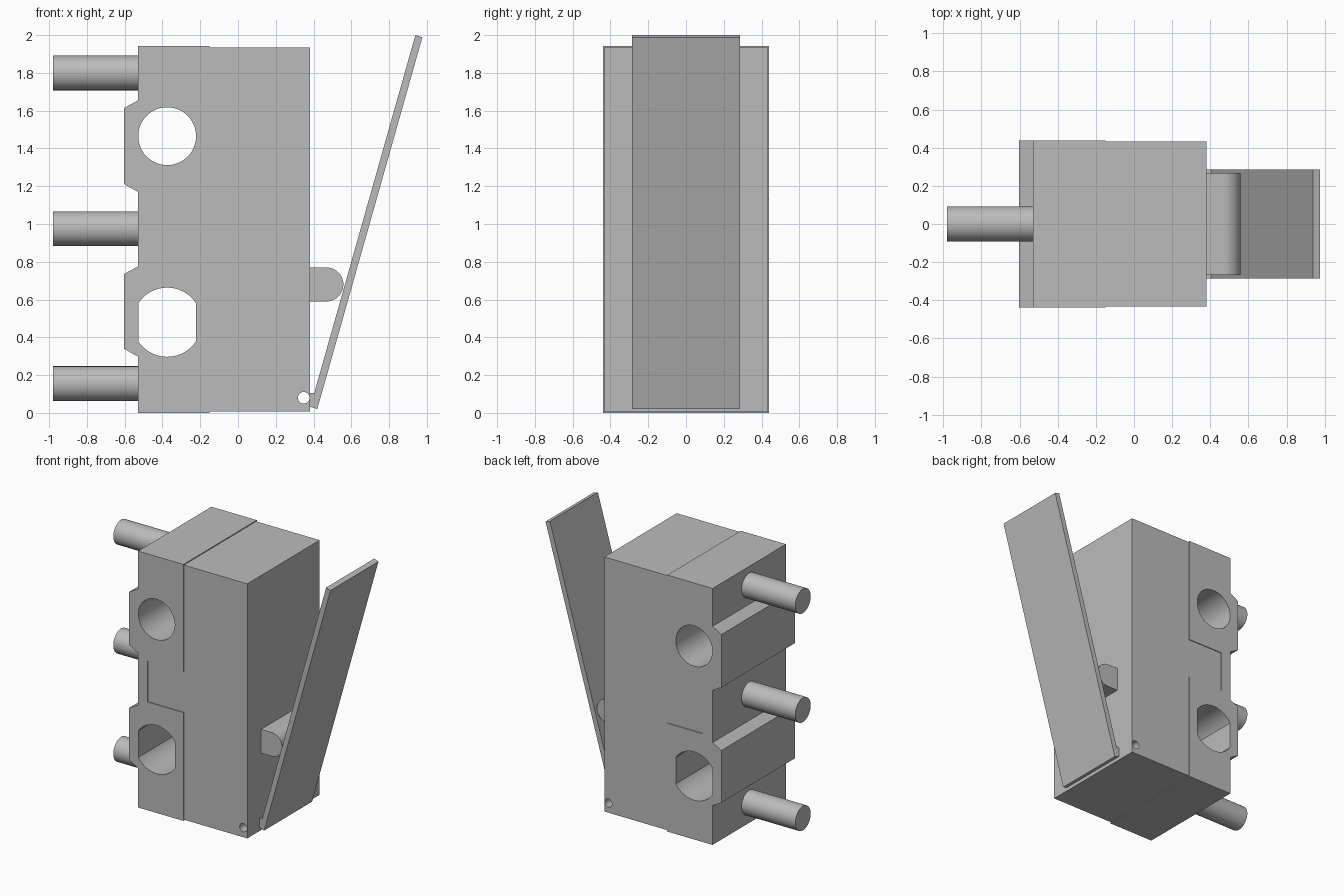
import bpy, bmesh
from math import sin, cos, pi, asin, radians

if "Cube" in bpy.data.objects:
    bpy.data.objects.remove(bpy.data.objects["Cube"], do_unlink=True)

grey = bpy.data.materials.new("plain grey")
grey.use_nodes = True
colour = (0.5, 0.5, 0.5, 1)
grey.diffuse_color = colour
grey.node_tree.nodes["Principled BSDF"].inputs["Base Color"].default_value = colour


def arc(cx, cz, r, start, end, steps):
    return [(cx + r * cos(start + (end - start) * i / steps),
             cz + r * sin(start + (end - start) * i / steps)) for i in range(steps + 1)]


def circle(cx, cz, r, steps=48):
    return arc(cx, cz, r, 0, 2 * pi, steps)[:-1]


def prism(name, profile, y0, y1):
    """Extrude an x-z outline from y0 to y1."""
    bm = bmesh.new()
    face = bm.faces.new([bm.verts.new((x, y0, z)) for x, z in profile])
    out = bmesh.ops.extrude_face_region(bm, geom=[face])["geom"]
    for v in out:
        if isinstance(v, bmesh.types.BMVert):
            v.co.y = y1
    bmesh.ops.recalc_face_normals(bm, faces=bm.faces)
    mesh = bpy.data.meshes.new(name)
    bm.to_mesh(mesh)
    bm.free()
    obj = bpy.data.objects.new(name, mesh)
    bpy.context.collection.objects.link(obj)
    mesh.materials.append(grey)
    return obj


def activate(obj):
    bpy.ops.object.select_all(action='DESELECT')
    obj.select_set(True)
    bpy.context.view_layer.objects.active = obj


def smooth(obj):
    activate(obj)
    bpy.ops.object.shade_smooth_by_angle(angle=radians(30))


def cut(obj, outline):
    """Cut a hole with the given outline right through the part."""
    cutter = prism("hole_cutter", outline, -1, 1)
    cutter.hide_render = True
    mod = obj.modifiers.new("hole", 'BOOLEAN')
    mod.operation = 'DIFFERENCE'
    mod.solver = 'EXACT'
    mod.object = cutter
    activate(obj)
    bpy.ops.object.modifier_apply(modifier=mod.name)
    bpy.data.objects.remove(cutter, do_unlink=True)


# Housing base: two raised pads on the terminal side, a notch for the cover
back, seam, notch, pad = -0.53, -0.15, -0.45, -0.604
low, high = 0.82, 1.13
base = prism("housing_base", [
    (back, 0), (seam, 0), (seam, low), (notch, low), (notch, high), (seam, high),
    (seam, 1.942), (back, 1.942),
    (back, 1.655), (pad, 1.613), (pad, 1.212), (back, 1.17),
    (back, 0.775), (pad, 0.735), (pad, 0.34), (back, 0.298)], -0.439, 0.439)

# Round mounting hole and wider one with flat sides
hole_x, half = -0.375, 0.153
cut(base, circle(hole_x, 1.465, half))
r = 0.183
flat = pi / 2 - asin(half / r)
cut(base, arc(hole_x, 0.48, r, flat, pi - flat, 24)
    + arc(hole_x, 0.48, r, pi + flat, 2 * pi - flat, 24))
smooth(base)

# Housing cover with a tongue that fills the notch
front = 0.381
cover = prism("housing_cover", [
    (seam, 0.007), (front, 0.007), (front, 1.935), (seam, 1.935),
    (seam, high), (notch, high), (notch, low), (seam, low)], -0.433, 0.433)
cut(cover, circle(0.348, 0.08, 0.031, 24))
smooth(cover)

# Plunger with a rounded nose
smooth(prism("plunger", [(front, 0.77), (front, 0.59)]
             + arc(0.468, 0.68, 0.09, -pi / 2, pi / 2, 24), -0.268, 0.268))

# Slanted lever and its two hinge tabs
prism("lever", [(0.383, 0.032), (0.42, 0.021), (0.976, 1.988), (0.939, 2.0)], -0.287, 0.287)
for side, name in ((-1, "right"), (1, "left")):
    prism(name + "_hinge_tab", [(0.379, 0.035), (0.388, 0.035), (0.41, 0.105), (0.379, 0.105)],
          side * 0.265, side * 0.287)

# Round terminal pins
for name, z in (("lower", 0.155), ("middle", 0.975), ("upper", 1.8)):
    bpy.ops.mesh.primitive_cylinder_add(vertices=40, radius=0.092, depth=0.46,
                                        location=(-0.75, 0, z), rotation=(0, pi / 2, 0))
    pin = bpy.context.object
    pin.name = name + "_terminal_pin"
    pin.data.materials.append(grey)
    smooth(pin)
